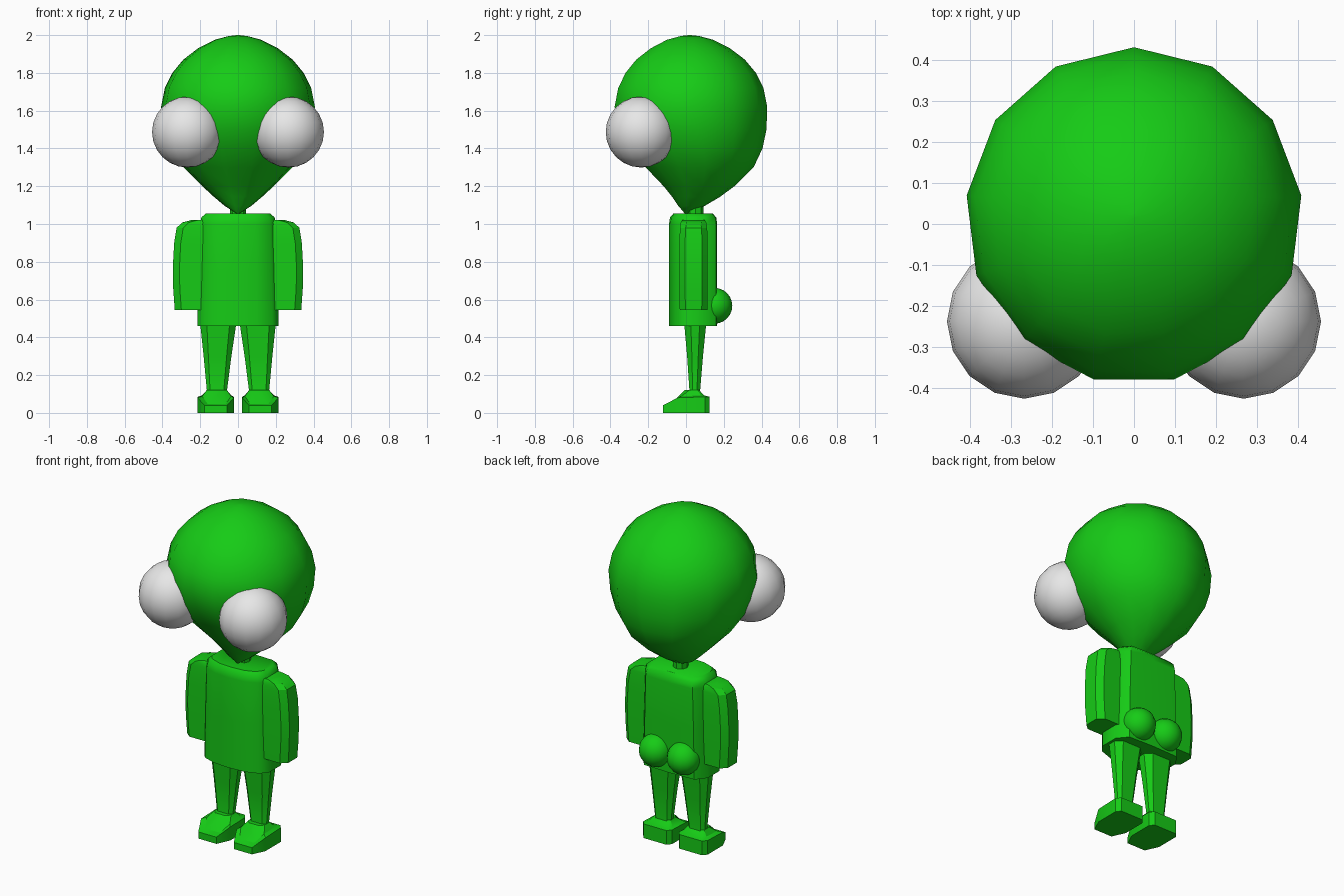
import bpy, bmesh, math

if "Cube" in bpy.data.objects:
    bpy.data.objects.remove(bpy.data.objects["Cube"])


def material(name, rgb):
    m = bpy.data.materials.new(name)
    m.diffuse_color = (*rgb, 1)
    m.use_nodes = True
    m.node_tree.nodes["Principled BSDF"].inputs["Base Color"].default_value = m.diffuse_color
    return m


GREEN = material("skin green", (0.008, 0.6, 0.008))
WHITE = material("eye white", (0.8, 0.8, 0.8))


def finish(bm, name, mat, angle=30):
    bmesh.ops.recalc_face_normals(bm, faces=bm.faces)
    me = bpy.data.meshes.new(name)
    bm.to_mesh(me)
    bm.free()
    me.materials.append(mat)
    ob = bpy.data.objects.new(name, me)
    bpy.context.collection.objects.link(ob)
    bpy.ops.object.select_all(action='DESELECT')
    bpy.context.view_layer.objects.active = ob
    ob.select_set(True)
    bpy.ops.object.shade_smooth_by_angle(angle=math.radians(angle))
    return ob


def loft(name, rings, mat=GREEN, angle=30):
    """Skin a stack of equal-sized rings and cap both ends."""
    bm = bmesh.new()
    vs = [[bm.verts.new(p) for p in r] for r in rings]
    n = len(rings[0])
    for a, b in zip(vs, vs[1:]):
        for i in range(n):
            j = (i + 1) % n
            bm.faces.new((a[i], a[j], b[j], b[i]))
    bm.faces.new(vs[0])
    bm.faces.new(vs[-1])
    return finish(bm, name, mat, angle)


def sphere(name, loc, r, mat, seg=16, rings=12):
    bm = bmesh.new()
    bmesh.ops.create_uvsphere(bm, u_segments=seg, v_segments=rings, radius=r)
    bmesh.ops.translate(bm, verts=bm.verts, vec=loc)
    finish(bm, name, mat)


def circle(cy, r, z, n):
    return [(r * math.sin(2 * math.pi * i / n), cy + r * math.cos(2 * math.pi * i / n), z)
            for i in range(n)]


# head: 13-sided egg, leaning to a chin point; (z, radius, centre y)
HEAD = [(1.055, .006, 0), (1.095, .07, .028), (1.145, .13, .052), (1.2, .19, .066), (1.3, .29, .068),
        (1.4, .355, .05), (1.5, .392, .034), (1.62, .41, .02), (1.72, .39, .02),
        (1.8, .35, .02), (1.87, .292, .02), (1.93, .213, .02), (1.975, .125, .02),
        (1.995, .05, .02), (2.0, .006, .02)]
loft("head", [circle(cy, r, z, 13) for z, r, cy in HEAD], angle=35)

# neck
loft("neck", [circle(.05, .042, z, 8) for z in (1.0, 1.14)])

# torso: curved front, chamfered back, rounded top; (z, x scale, y scale)
HALF = [(.1, -.083), (.18, -.055), (.213, -.01), (.213, .1), (.165, .16)]
SECTION = [(0, -.09)] + HALF + [(0, .165)] + [(-x, y) for x, y in reversed(HALF)]
TORSO = [(.46, 1.01, 1), (.75, .98, 1), (1.0, .94, 1), (1.035, .91, .96), (1.055, .8, .82)]
loft("torso", [[(x * sx, .0375 + (y - .0375) * sy, z) for x, y in SECTION]
               for z, sx, sy in TORSO], angle=40)

for s, side in ((1, "right"), (-1, "left")):
    # bulging eye
    sphere(side + "_eye", (s * .267, -.237, 1.487), .188, WHITE)
    # rear cheek
    sphere(side + "_rear", (s * .093, .15, .567), .095, GREEN)

    # arm: chamfered outside, rounded shoulder; (z, outer x, y half width)
    arm = []
    for z, xo, h in [(.545, .335, .073), (.66, .343, .075), (.77, .345, .075),
                     (.9, .338, .075), (.98, .325, .072), (1.008, .295, .068), (1.02, .25, .06)]:
        sec = [(.17, -h), (xo - .035, -h), (xo, -h + .03), (xo, h - .03), (xo - .035, h), (.17, h)]
        arm.append([(s * x, .04 + y, z) for x, y in sec])
    loft(side + "_arm", arm)

    # leg: tapered down to the ankle; (z, x min, x max, y min, y max)
    leg = []
    for z, x0, x1, y0, y1 in [(.085, .055, .17, .01, .08), (.12, .058, .165, .018, .075),
                              (.3, .035, .182, .006, .09), (.5, .005, .203, -.012, .11)]:
        c = .3 * (y1 - y0)
        sec = [(x0 + c, y0), (x1 - c, y0), (x1, y0 + c), (x1, y1 - c),
               (x1 - c, y1), (x0 + c, y1), (x0, y1 - c), (x0, y0 + c)]
        leg.append([(s * x, y, z) for x, y in sec])
    loft(side + "_leg", leg)

    # foot: tapered toe, sloped top rising to the ankle
    outline = [(.075, .125, .085), (.096, .1, .085), (.096, -.045, .08), (.06, -.122, .04)]
    outline += [(-x, y, z) for x, y, z in reversed(outline)]
    foot = [[(s * (.118 + x), y, 0) for x, y, z in outline],
            [(s * (.118 + x), y, z) for x, y, z in outline],
            [(s * (.113 + x * .8), .025 + (y - .025) * .7, z + .008) for x, y, z in outline],
            [(s * (.112 + x * .56), .045 + (y - .045) * .32, .12) for x, y, z in outline]]
    loft(side + "_foot", foot)
